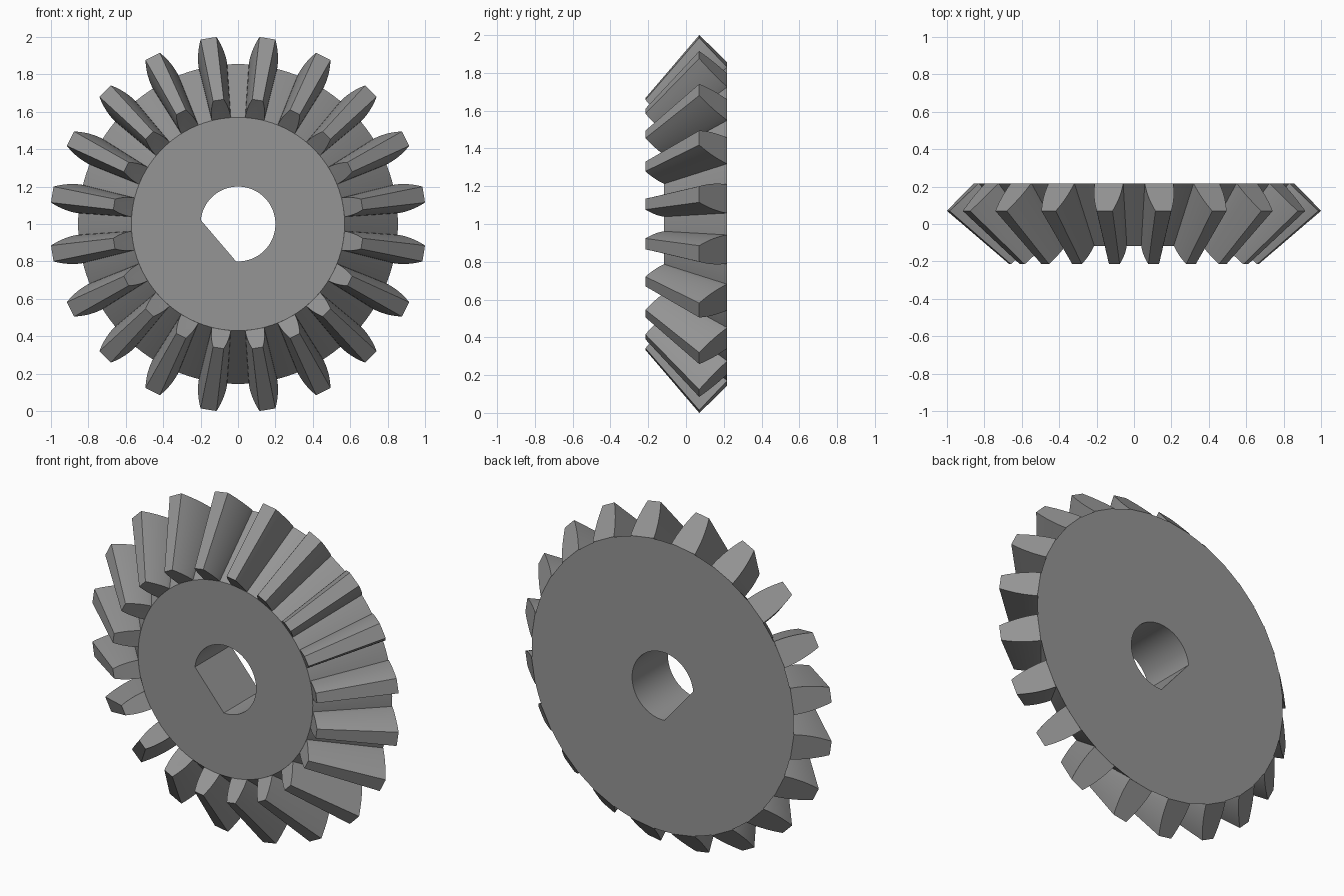
import bpy, bmesh
from math import radians, degrees, sin, cos, pi
from mathutils import Vector

cube = bpy.data.objects.get("Cube")
if cube:
    bpy.data.objects.remove(cube, do_unlink=True)

TEETH = 20
BACK, FRONT = 0.217, -0.117          # body faces along y
R_BACK, R_FRONT = 0.855, 0.57        # root cone radii
APEX = Vector((0, -0.785, 0))        # every tooth line converges here
SHRINK = R_FRONT / R_BACK
CENTRE = Vector((0, 0, 1))

steel = bpy.data.materials.new("grey steel")
steel.use_nodes = True
colour = (0.3, 0.3, 0.3, 1)
steel.diffuse_color = colour
steel.node_tree.nodes["Principled BSDF"].inputs["Base Color"].default_value = colour


def finish(name, bm):
    """Turn a bmesh into a smooth-shaded mesh with sharp creases."""
    bmesh.ops.recalc_face_normals(bm, faces=bm.faces)
    mesh = bpy.data.meshes.new(name)
    bm.to_mesh(mesh)
    bm.free()
    mesh.materials.append(steel)
    mesh.shade_smooth()
    mesh.set_sharp_from_angle(angle=radians(25))
    return mesh


def place(name, mesh, turn=0):
    obj = bpy.data.objects.new(name, mesh)
    obj.location = CENTRE
    obj.rotation_euler.y = turn
    bpy.context.collection.objects.link(obj)


def bore_radius(deg):
    """Round bore with one flat, from 174 to 267 degrees."""
    off = abs(deg - 220.5)
    return 0.2 * cos(radians(46.5)) / cos(radians(off)) if off < 46.5 else 0.2


# Conical body with a D-shaped bore
bm = bmesh.new()
rings = []
for radius, y in ((R_FRONT, FRONT), (R_BACK, BACK), (None, BACK), (None, FRONT)):
    ring = []
    for deg in range(0, 360, 3):
        r = radius or bore_radius(deg)
        a = radians(deg)
        ring.append(bm.verts.new((r * cos(a), y, r * sin(a))))
    rings.append(ring)
for k, ring in enumerate(rings):
    other = rings[(k + 1) % 4]
    for i in range(len(ring)):
        bm.faces.new((ring[i - 1], ring[i], other[i], other[i - 1]))
place("gear_body", finish("gear_body", bm))

# One tapered tooth: curved flanks, flat tip, both ends cut at right angles to the cone
STEPS = 7
flank = []
for i in range(STEPS + 1):
    t = i / STEPS
    half = 0.077 - 0.034 * t ** 2
    flank.append(Vector((half, BACK - 0.147 * t, R_BACK + 0.1505 * t)))


def mirrored(points):
    return points + [Vector((-p.x, p.y, p.z)) for p in reversed(points)]


outer = mirrored([Vector((0.07, 0.2, 0.81))] + flank)
inner = mirrored([Vector((0.045, -0.1, 0.55))] + [APEX + (p - APEX) * SHRINK for p in flank])
bm = bmesh.new()
ends = [[bm.verts.new(p) for p in loop] for loop in (outer, inner)]
for loop in ends:
    bm.faces.new(loop[1:-1])
    bm.faces.new((loop[0], loop[1], loop[-2], loop[-1]))
count = len(outer)
for i in range(count):
    bm.faces.new((ends[0][i - 1], ends[0][i], ends[1][i], ends[1][i - 1]))
tooth = finish("tooth", bm)

# Ring of teeth, straddling the vertical axis
for k in range(TEETH):
    place(f"tooth_{k + 1:02d}", tooth, 2 * pi * (k + 0.5) / TEETH)
